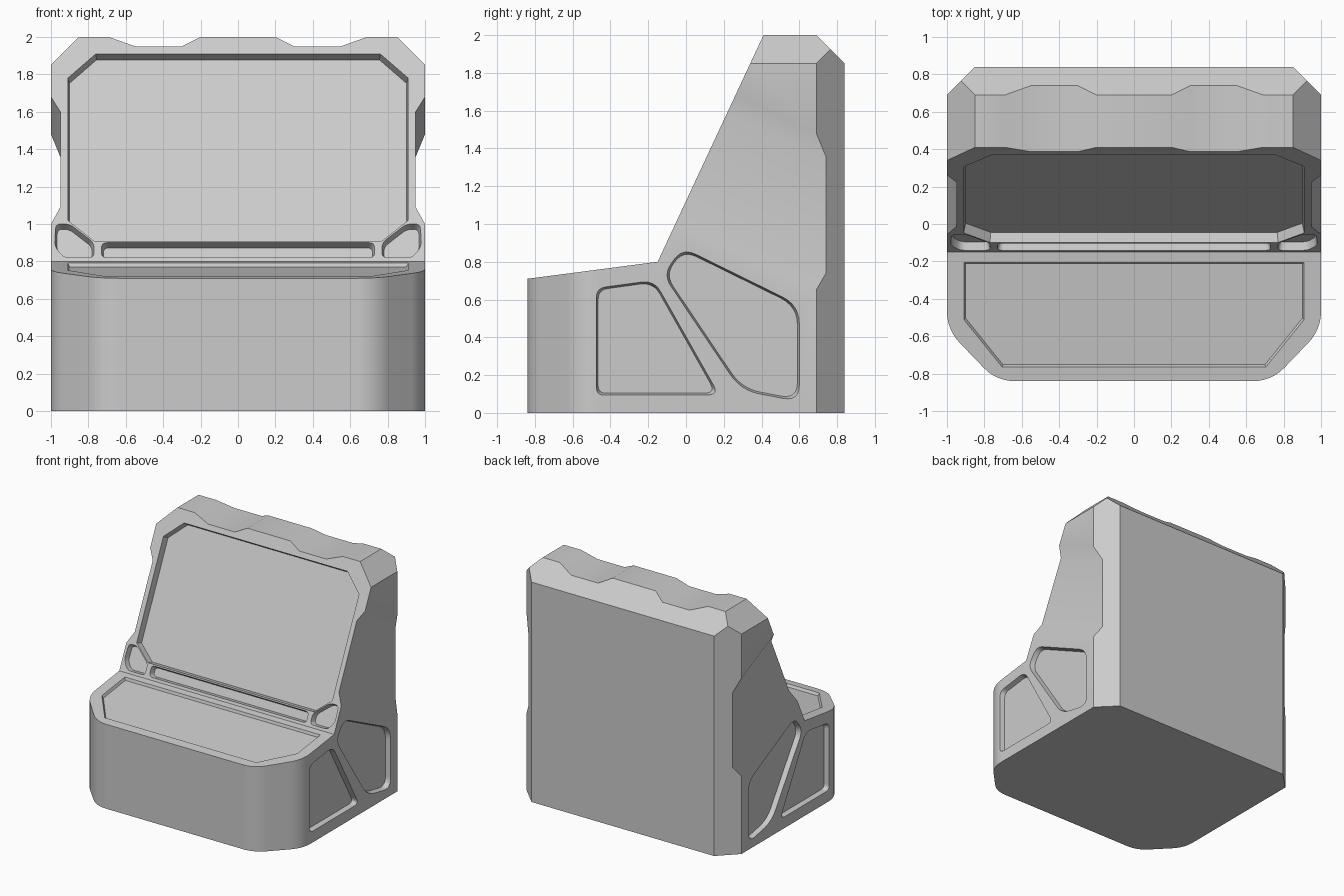
import bpy, bmesh, math
from mathutils import Vector, Matrix

if "Cube" in bpy.data.objects:
    bpy.data.objects.remove(bpy.data.objects["Cube"])

# Helpers
def offset(pts, g):
    """Inset a counter-clockwise polygon by g."""
    out, n = [], len(pts)
    for i in range(n):
        p = Vector(pts[i])
        a = (p - Vector(pts[i - 1])).normalized()
        b = (Vector(pts[(i + 1) % n]) - p).normalized()
        na, nb = Vector((-a.y, a.x)), Vector((-b.y, b.x))
        out.append(p + (na + nb) * g / (1 + na.dot(nb)))
    return out

def rounded(pts, trims, seg=6):
    """Round each corner, starting the curve at its trim distance."""
    out, n = [], len(pts)
    for i in range(n):
        p, t = Vector(pts[i]), trims[i]
        if t == 0:
            out.append(p)
            continue
        a = p + (Vector(pts[i - 1]) - p).normalized() * t
        b = p + (Vector(pts[(i + 1) % n]) - p).normalized() * t
        for k in range(seg + 1):
            s = k / seg
            out.append(a * (1 - s) ** 2 + p * 2 * s * (1 - s) + b * s * s)
    return out

def frame(u, v, o=(0, 0, 0)):
    u, v = Vector(u).normalized(), Vector(v).normalized()
    m = Matrix((u, v, u.cross(v))).transposed().to_4x4()
    m.translation = Vector(o)
    return m

def prism(name, low, high, m, d0, d1, flip=False):
    """Loft between two matching outlines at depths d0 and d1."""
    bm = bmesh.new()
    rings = []
    for pts, d in ((low, d0), (high, d1)):
        rings.append([bm.verts.new(m @ Vector((p[0], p[1], d))) for p in pts])
    n = len(low)
    for r in rings:
        bm.faces.new(r)
    for i in range(n):
        j = (i + 1) % n
        bm.faces.new((rings[0][i], rings[0][j], rings[1][j], rings[1][i]))
    if flip:
        bmesh.ops.scale(bm, vec=(-1, 1, 1), verts=bm.verts[:])
    bmesh.ops.recalc_face_normals(bm, faces=bm.faces[:])
    me = bpy.data.meshes.new(name)
    bm.to_mesh(me)
    bm.free()
    ob = bpy.data.objects.new(name, me)
    bpy.context.scene.collection.objects.link(ob)
    return ob

def combine(body, tool, op):
    """Bake a boolean into the body, using the first solver that gives a mesh."""
    for solver in ('EXACT', 'MANIFOLD', 'FLOAT'):
        mod = body.modifiers.new(tool.name, 'BOOLEAN')
        mod.operation, mod.solver, mod.object = op, solver, tool
        bpy.context.view_layer.update()
        dg = bpy.context.evaluated_depsgraph_get()
        me = bpy.data.meshes.new_from_object(body.evaluated_get(dg))
        body.modifiers.remove(mod)
        if len(me.polygons) > 0:
            body.data = me
            break
    tool.hide_render = True
    bpy.data.objects.remove(tool, do_unlink=True)
    bpy.context.view_layer.update()

def pocket(name, pts, trims, m, depth, draft=0.01, flips=(False,)):
    """Drafted recess cut below the plane of frame m."""
    e = 0.02
    top = rounded(offset(pts, -draft * e / depth), trims)
    floor = rounded(offset(pts, draft), trims)
    for f in flips:
        combine(body, prism(name, floor, top, m, -depth, e, f), 'DIFFERENCE')

def mirror(half):
    return half + [(-x, y) for x, y in reversed(half)]

# Working planes
side = frame((0, 1, 0), (0, 0, 1), (1, 0, 0))
screen = frame((1, 0, 0), (0, 0.56, 1.2), (0, -0.15, 0.8))
deck = frame((1, 0, 0), (0, 0.69, 0.09), (0, -0.15, 0.8))
def on_screen(pts):
    return [(x, (z - 0.8) * math.hypot(0.56, 1.2) / 1.2) for x, z in pts]
def on_deck(pts):
    return [(x, (y + 0.15) * math.hypot(0.69, 0.09) / 0.69) for x, y in pts]

# Body: side profile trimmed by plan and front outlines
profile = [(-1, 0), (1, 0), (1, 1.69), (0.59, 2.1), (0.4567, 2.1), (-0.15, 0.8), (-1, 0.689)]
body = prism("console_body", profile, profile, side, -2.2, 0.2)
plan = mirror([(0.735, -0.84), (1, -0.565), (1, 0.69), (0.85, 0.84)])
plan = rounded(plan, [0.1, 0.1, 0, 0, 0, 0, 0.1, 0.1])
combine(body, prism("plan_trim", plan, plan, Matrix.Identity(4), -0.1, 2.3), 'INTERSECT')
outline = mirror([(1.1, -0.1), (1.1, 1.75), (0.85, 2), (0.69, 2), (0.55, 1.95),
                  (0.3, 1.95), (0.2, 2)])
combine(body, prism("front_trim", outline, outline,
                    frame((1, 0, 0), (0, 0, 1)), -1.2, 1.2), 'INTERSECT')

# Side waists, cut square to the screen
waist = on_screen([(1.05, 0.91), (1.05, 1.76), (0.95, 1.6), (0.95, 1.09)])
for f in (False, True):
    combine(body, prism("waist_cut", waist, waist, screen, -1.4, 0.3, f), 'DIFFERENCE')

# Screen recess and keyboard deck recess
glass = mirror([(0.77, 0.91), (0.91, 1.02), (0.91, 1.78), (0.76, 1.91)])
pocket("screen_recess", on_screen(glass), [0] * 8, screen, 0.055)
keys = mirror([(0.705, -0.765), (0.91, -0.51), (0.91, -0.205)])
pocket("deck_recess", on_deck(keys), [0] * 6, deck, 0.022)

# Slot and corner pockets below the screen
slot = mirror([(0.73, 0.82), (0.73, 0.9)])
pocket("slot_recess", on_screen(slot), [0.03] * 4, screen, 0.045)
ear = [(0.77, 0.82), (0.93, 0.82), (0.98, 0.88), (0.975, 1.0), (0.9, 1.0), (0.77, 0.9)]
pocket("ear_recess", on_screen(ear), [0.03] * 6, screen, 0.045, flips=(False, True))

# Two recessed panels on each side
pocket("front_panel", [(-0.475, 0.095), (0.175, 0.095), (-0.168, 0.702), (-0.475, 0.66)],
       [0.04, 0.06, 0.07, 0.05], side, 0.04, flips=(False, True))
pocket("rear_panel", [(0.29, 0.12), (0.6, 0.06), (0.6, 0.57), (-0.02, 0.875), (-0.12, 0.73)],
       [0.1, 0.09, 0.1, 0.08, 0.07], side, 0.04, flips=(False, True))

# Smooth the rounded corners, keep the rest crisp
body.select_set(True)
bpy.context.view_layer.objects.active = body
bpy.ops.object.shade_smooth_by_angle(angle=math.radians(30))
wn = body.modifiers.new("weighted", 'WEIGHTED_NORMAL')
wn.keep_sharp = True
